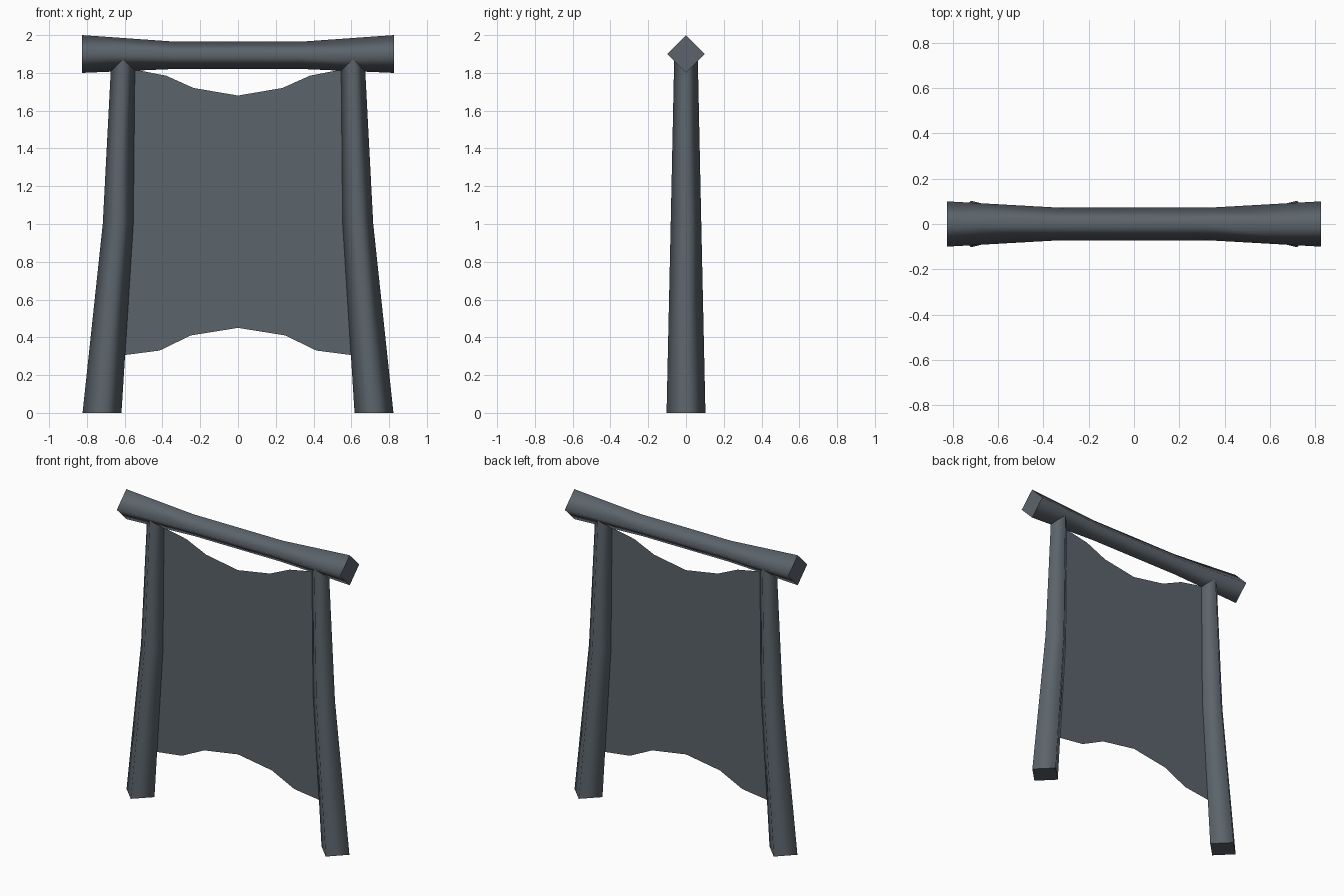
import bpy, bmesh
from math import cos, sin, pi
from mathutils import Vector

cube = bpy.data.objects.get("Cube")
if cube:
    bpy.data.objects.remove(cube, do_unlink=True)

mat = bpy.data.materials.new("slate_grey")
mat.use_nodes = True
color = (0.105, 0.127, 0.147, 1)
mat.diffuse_color = color
mat.node_tree.nodes["Principled BSDF"].inputs["Base Color"].default_value = color


def add_object(name, bm):
    mesh = bpy.data.meshes.new(name)
    bm.to_mesh(mesh)
    bm.free()
    mesh.materials.append(mat)
    obj = bpy.data.objects.new(name, mesh)
    bpy.context.collection.objects.link(obj)
    return obj


def pole(name, rings, u, v):
    """Four-sided pole; rings are (centre, radius), u and v span the section."""
    bm = bmesh.new()
    loops = []
    for centre, r in rings:
        loops.append([bm.verts.new(Vector(centre) + r * (cos(k * pi / 2) * u + sin(k * pi / 2) * v))
                      for k in range(4)])
    for a, b in zip(loops, loops[1:]):
        for k in range(4):
            n = (k + 1) % 4
            bm.faces.new((a[k], a[n], b[n], b[k])).smooth = True
    # Flat end caps with sharp rims
    for cap in (loops[0], loops[-1]):
        face = bm.faces.new(cap)
        for edge in face.edges:
            edge.smooth = False
    bmesh.ops.recalc_face_normals(bm, faces=bm.faces)
    return add_object(name, bm)


X, Y, Z = Vector((1, 0, 0)), Vector((0, 1, 0)), Vector((0, 0, 1))

# Crossbeam, thinner in the middle
pole("crossbeam", [((-0.825, 0, 1.9), 0.1), ((-0.33, 0, 1.893), 0.072),
                   ((0.33, 0, 1.893), 0.072), ((0.825, 0, 1.9), 0.1)], Y, Z)

# Bent, tapering posts
for side, name in ((1, "left_post"), (-1, "right_post")):
    pole(name, [((side * 0.72, 0, 0), 0.103), ((side * 0.635, 0, 1.0), 0.081),
                ((side * 0.607, 0, 1.9), 0.062)], X, Y)

# Stretched hide: half outline from top middle to bottom middle, mirrored
half = [(0, 1.68), (0.235, 1.72), (0.38, 1.785), (0.56, 1.82), (0.522, 1.595),
        (0.465, 1.435), (0.432, 1.07), (0.488, 0.76), (0.585, 0.555),
        (0.625, 0.303), (0.415, 0.33), (0.25, 0.41), (0, 0.45)]
outline = half + [(-x, z) for x, z in half[-2:0:-1]]
bm = bmesh.new()
bm.faces.new([bm.verts.new((x, 0, z)) for x, z in reversed(outline)])
bmesh.ops.triangulate(bm, faces=bm.faces)
bmesh.ops.recalc_face_normals(bm, faces=bm.faces)
for f in bm.faces:
    if f.normal.y > 0:
        f.normal_flip()
add_object("stretched_hide", bm)
